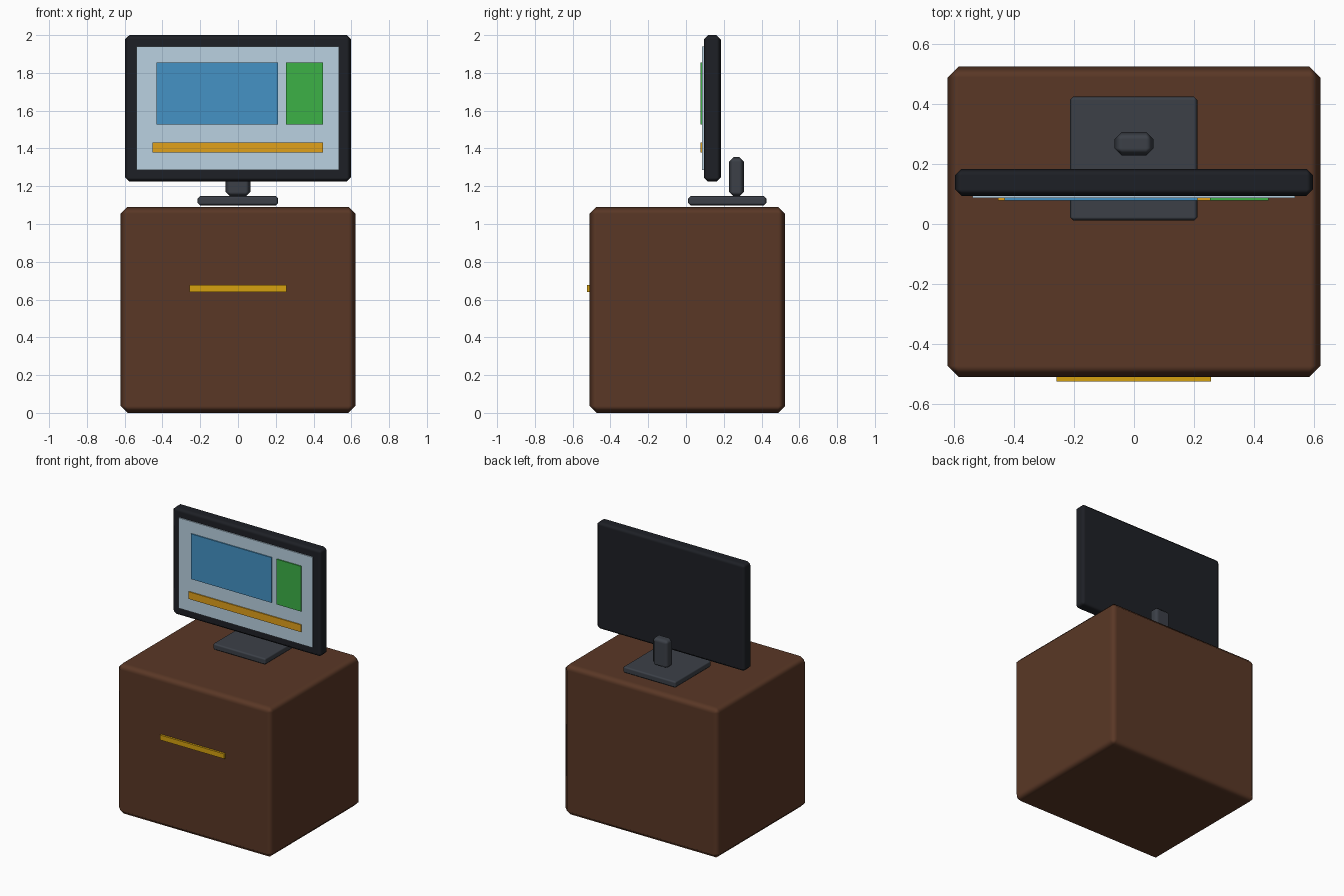
import bpy
import bmesh
from math import radians

if "Cube" in bpy.data.objects:
    bpy.data.objects.remove(bpy.data.objects["Cube"])


def material(name, rgb):
    # 0-255 display colour to linear
    m = bpy.data.materials.new(name)
    m.diffuse_color = [(c / 255) ** 2.2 for c in rgb] + [1]
    m.use_nodes = True
    m.node_tree.nodes["Principled BSDF"].inputs["Base Color"].default_value = m.diffuse_color
    return m


def box(name, x, y, z, mat, bevel=0):
    """Box from (min, max) ranges, optionally with chamfered, softly shaded edges."""
    ranges = (x, y, z)
    mesh = bpy.data.meshes.new(name)
    bm = bmesh.new()
    bmesh.ops.create_cube(bm, size=1)
    for v in bm.verts:
        v.co = [(lo + hi) / 2 + c * (hi - lo) for c, (lo, hi) in zip(v.co, ranges)]
    bm.to_mesh(mesh)
    bm.free()
    mesh.materials.append(mat)
    ob = bpy.data.objects.new(name, mesh)
    bpy.context.collection.objects.link(ob)
    if bevel:
        for p in mesh.polygons:
            p.use_smooth = True
        mod = ob.modifiers.new("edge", "BEVEL")
        mod.width = bevel
        mod.segments = 1
        mod.limit_method = "ANGLE"
        mod.angle_limit = radians(30)
        mod.harden_normals = True
    return ob


wood = material("dark wood", (90, 58, 42))
brass = material("brass", (212, 160, 23))
metal = material("grey metal", (62, 66, 73))
casing = material("black casing", (35, 37, 42))
glass = material("screen", (184, 208, 224))
blue = material("blue", (70, 145, 195))
green = material("green", (62, 175, 72))
orange = material("orange", (224, 160, 32))

# Cabinet and its handle
box("cabinet", (-0.622, 0.622), (-0.51, 0.525), (0, 1.091), wood, 0.037)
box("drawer_handle", (-0.258, 0.257), (-0.525, -0.505), (0.64, 0.676), brass)

# Monitor stand
box("stand_base", (-0.214, 0.212), (0.011, 0.425), (1.099, 1.147), metal, 0.012)
box("stand_neck", (-0.065, 0.065), (0.228, 0.307), (1.145, 1.354), metal, 0.025)

# Monitor casing and screen
box("monitor_casing", (-0.597, 0.597), (0.094, 0.184), (1.224, 2.0), casing, 0.022)
box("screen", (-0.538, 0.536), (0.086, 0.097), (1.286, 1.941), glass)

# Coloured panels shown on the screen
for name, x, z, mat in (
    ("main_panel", (-0.431, 0.212), (1.528, 1.855), blue),
    ("side_panel", (0.254, 0.449), (1.528, 1.855), green),
    ("bottom_bar", (-0.453, 0.449), (1.379, 1.431), orange),
):
    box(name, x, (0.078, 0.088), z, mat)
